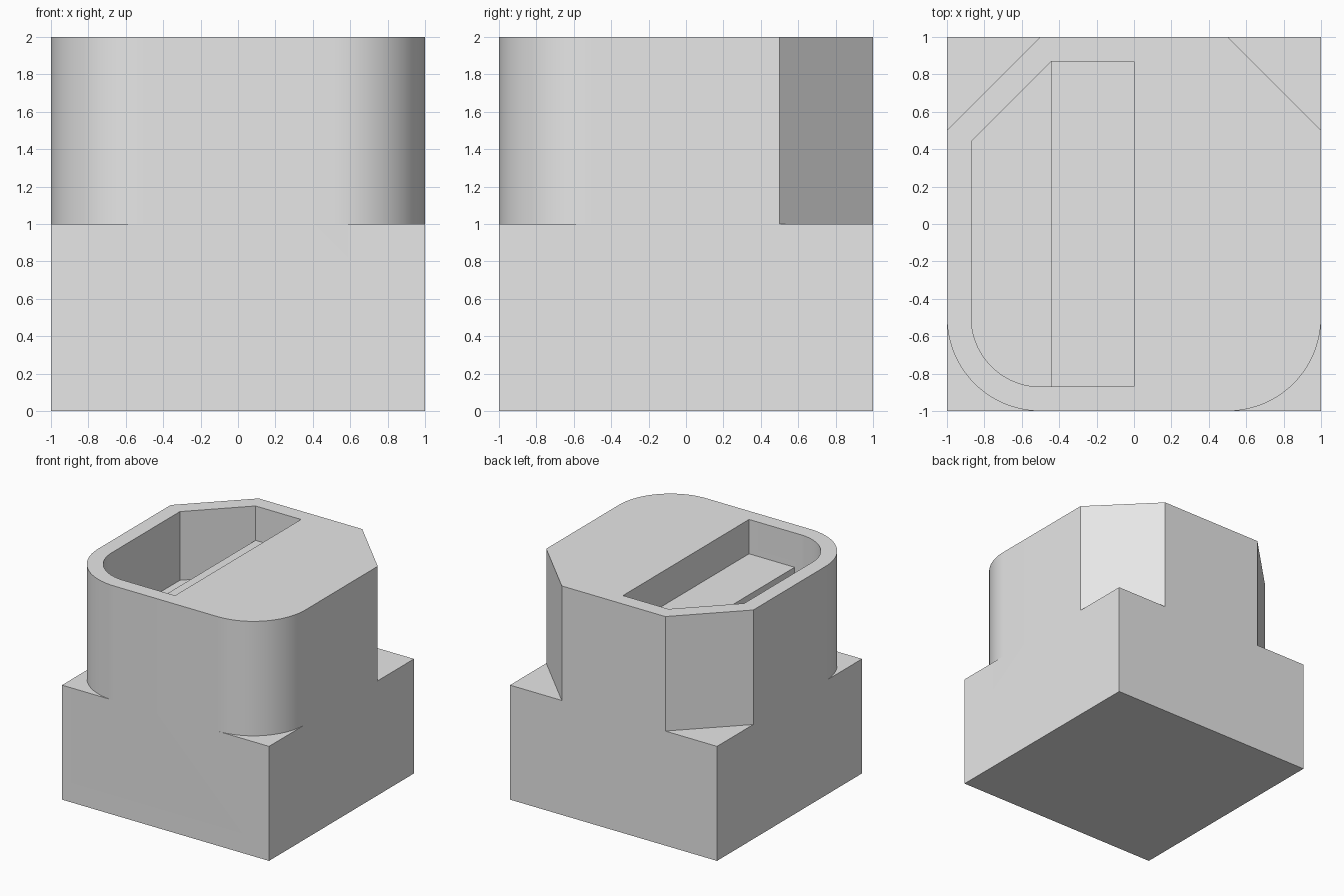
import bpy
import bmesh
from math import pi, cos, sin, radians

cube = bpy.data.objects.get("Cube")
if cube:
    bpy.data.objects.remove(cube, do_unlink=True)

grey = bpy.data.materials.new("plain_grey")
grey.use_nodes = True
grey.diffuse_color = (0.8, 0.8, 0.8, 1)
grey.node_tree.nodes["Principled BSDF"].inputs["Base Color"].default_value = grey.diffuse_color

ARC_STEPS = 24


def prism(name, points, bottom, top):
    """Extrude a plan outline upright between two heights."""
    bm = bmesh.new()
    face = bm.faces.new([bm.verts.new((x, y, bottom)) for x, y in points])
    out = bmesh.ops.extrude_face_region(bm, geom=[face])
    bmesh.ops.translate(bm, vec=(0, 0, top - bottom),
                        verts=[g for g in out["geom"] if isinstance(g, bmesh.types.BMVert)])
    bmesh.ops.recalc_face_normals(bm, faces=bm.faces)
    mesh = bpy.data.meshes.new(name)
    bm.to_mesh(mesh)
    bm.free()
    mesh.materials.append(grey)
    obj = bpy.data.objects.new(name, mesh)
    bpy.context.collection.objects.link(obj)
    return obj


def left_side(half, chamfer, radius):
    """Chamfered back corner, then rounded front corner, on the -x side."""
    points = [(-chamfer, half), (-half, chamfer)]
    centre = radius - half
    for i in range(ARC_STEPS + 1):
        a = pi + pi / 2 * i / ARC_STEPS
        points.append((centre + radius * cos(a), centre + radius * sin(a)))
    return points


def combine(target, tool, operation):
    mod = target.modifiers.new(operation.lower(), "BOOLEAN")
    mod.object, mod.operation, mod.solver = tool, operation, "EXACT"
    bpy.context.view_layer.objects.active = target
    bpy.ops.object.modifier_apply(modifier=mod.name)
    bpy.data.objects.remove(tool, do_unlink=True)


# Square base with the shaped tower on top
body = prism("hollowed_block", [(-1, -1), (1, -1), (1, 1), (-1, 1)], 0, 1)
side = left_side(1, 0.5, 0.5)
tower = prism("tower", side + [(-x, y) for x, y in reversed(side)], 0.5, 2)
combine(body, tower, "UNION")

# Stepped pocket: shelf beside the middle, deeper channel by the side wall
inner = left_side(0.87, 0.44, 0.37)
shelf = prism("shelf_cutter", [(0, 0.87)] + inner + [(0, -0.87)], 1.7, 2.2)
combine(body, shelf, "DIFFERENCE")
channel = prism("channel_cutter", inner + [(-0.44, -0.87)], 1.4, 2.2)
combine(body, channel, "DIFFERENCE")

# Merge flat faces and smooth only the round corners
bm = bmesh.new()
bm.from_mesh(body.data)
bmesh.ops.remove_doubles(bm, verts=bm.verts, dist=0.0001)
bmesh.ops.dissolve_limit(bm, angle_limit=radians(0.5), verts=bm.verts, edges=bm.edges)
bm.to_mesh(body.data)
bm.free()
bpy.ops.object.select_all(action="DESELECT")
body.select_set(True)
bpy.context.view_layer.objects.active = body
bpy.ops.object.shade_smooth_by_angle(angle=radians(30))
